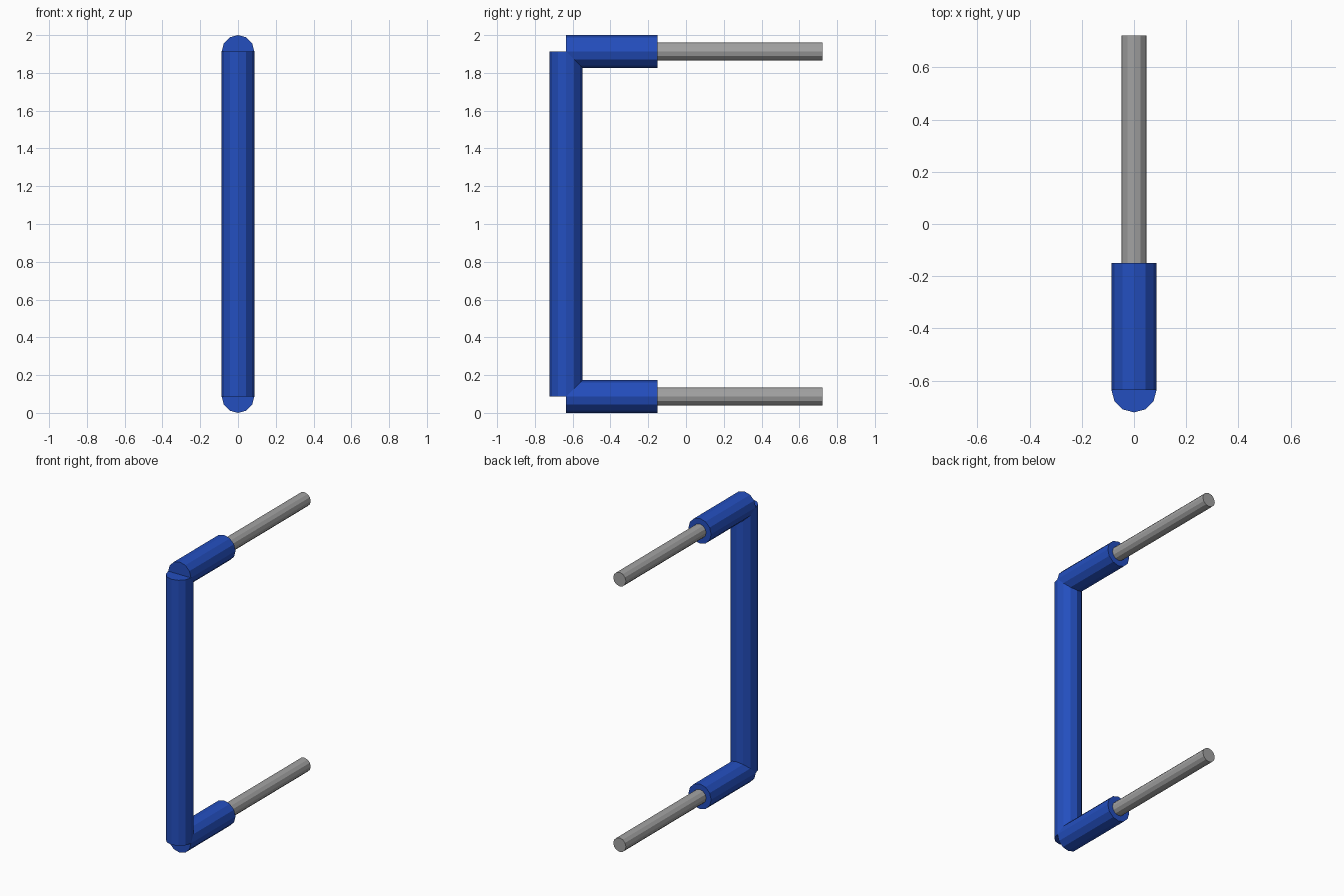
import bpy
import math
from mathutils import Vector

if "Cube" in bpy.data.objects:
    bpy.data.objects.remove(bpy.data.objects["Cube"], do_unlink=True)

SIDES = 12
R_GRIP, R_PIN = 0.0865, 0.048
Y_FRONT, Y_SLEEVE, Y_PIN = -0.635, -0.15, 0.722
Z_LOW, Z_HIGH = R_GRIP, 2 - R_GRIP


def material(name, rgb):
    mat = bpy.data.materials.new(name)
    mat.use_nodes = True
    mat.diffuse_color = (*rgb, 1)
    mat.node_tree.nodes["Principled BSDF"].inputs["Base Color"].default_value = (*rgb, 1)
    return mat


def rod(name, start, end, radius, mat):
    """Flat-shaded capped cylinder between two points."""
    start, end = Vector(start), Vector(end)
    axis = end - start
    bpy.ops.mesh.primitive_cylinder_add(
        vertices=SIDES, radius=radius, depth=axis.length, location=(start + end) / 2,
        rotation=(-math.pi / 2 if abs(axis.y) > abs(axis.z) else 0, 0, 0))
    obj = bpy.context.object
    obj.name = name
    obj.data.materials.append(mat)
    return obj


blue = material("blue", (0.017, 0.077, 0.52))
grey = material("grey", (0.36, 0.36, 0.36))

# Upright grip bar
rod("grip_bar", (0, Y_FRONT, Z_LOW), (0, Y_FRONT, Z_HIGH), R_GRIP, blue)

# Sleeve and mounting pin at each end of the grip
for label, z in (("lower", Z_LOW), ("upper", Z_HIGH)):
    rod(label + "_sleeve", (0, Y_FRONT, z), (0, Y_SLEEVE, z), R_GRIP, blue)
    rod(label + "_pin", (0, Y_SLEEVE - 0.02, z), (0, Y_PIN, z), R_PIN, grey)
